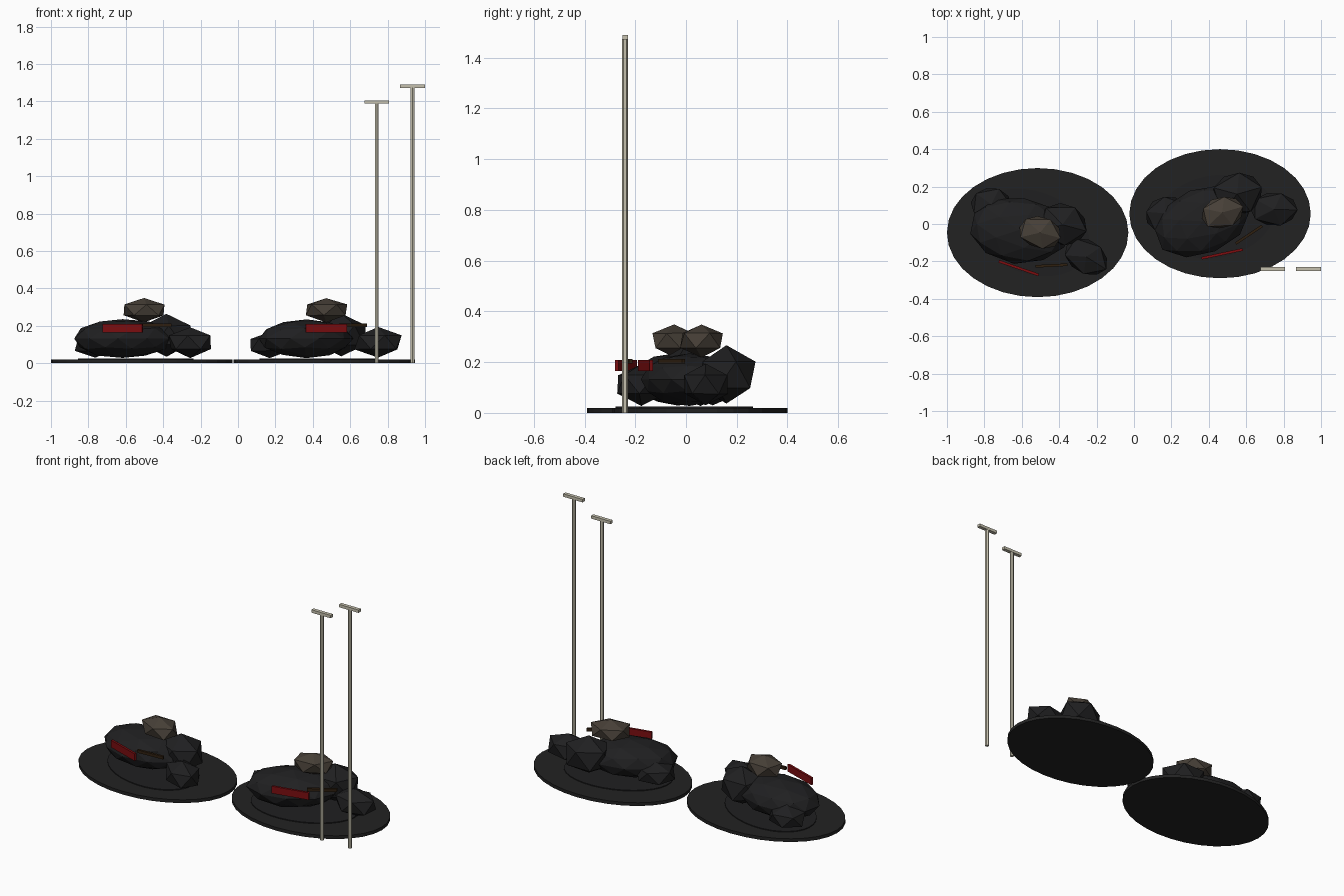
import bpy, math, random
from mathutils import Matrix, Vector

if "Cube" in bpy.data.objects:
    bpy.data.objects.remove(bpy.data.objects["Cube"])

random.seed(4)


def mat(name, rgb):
    m = bpy.data.materials.new(name)
    m.diffuse_color = (*rgb, 1)
    m.use_nodes = True
    m.node_tree.nodes["Principled BSDF"].inputs["Base Color"].default_value = m.diffuse_color
    return m


ASH = mat("ash black", (0.016, 0.016, 0.016))
CHAR = mat("charcoal", (0.014, 0.014, 0.015))
EARTH = mat("grey brown", (0.062, 0.050, 0.038))
RED = mat("dark red", (0.20, 0.004, 0.005))
WOOD = mat("dark brown", (0.028, 0.014, 0.005))
BONE = mat("pale bone", (0.56, 0.53, 0.42))


def finish(name, m, frame, loc, size, angle=0):
    """Bake size, turn and place the new primitive, then colour it."""
    o = bpy.context.object
    o.name = name
    o.data.materials.append(m)
    o.data.transform(frame @ Matrix.Translation(Vector(loc))
                     @ Matrix.Rotation(math.radians(angle), 4, 'Z')
                     @ Matrix.Diagonal((*size, 1)))
    return o


def disc(name, m, frame, loc, size, sides=32):
    bpy.ops.mesh.primitive_cylinder_add(vertices=sides, radius=1, depth=1)
    return finish(name, m, frame, loc, size)


def box(name, m, frame, loc, size, angle=0):
    bpy.ops.mesh.primitive_cube_add(size=1)
    return finish(name, m, frame, loc, size, angle)


def rock(name, m, frame, loc, size, angle=0, detail=1):
    bpy.ops.mesh.primitive_ico_sphere_add(subdivisions=detail, radius=1)
    for v in bpy.context.object.data.vertices:
        v.co *= random.uniform(0.97, 1.03)
    return finish(name, m, frame, loc, size, angle)


# two scorched heaps, the same design turned differently
for side, x, y, turn in (("left", -0.515, -0.046, -20), ("right", 0.46, 0.055, 11)):
    place = Matrix.Translation((x, y, 0))
    f = place @ Matrix.Rotation(math.radians(turn), 4, 'Z')
    disc(side + "_scorched_ground", ASH, place, (0, 0, 0.01), (0.485, 0.345, 0.02))
    disc(side + "_ash_bed", CHAR, f, (-0.03, -0.01, 0.018), (0.32, 0.22, 0.014))
    # heap body and lumps
    rock(side + "_heap_body", CHAR, f, (-0.10, -0.022, 0.132), (0.265, 0.178, 0.105), 12, 3 - 1)
    rock(side + "_shoulder_lump", CHAR, f, (0.11, 0.085, 0.15), (0.15, 0.125, 0.115), 5)
    rock(side + "_end_lump", CHAR, f, (0.288, -0.033, 0.112), (0.138, 0.10, 0.082), -12)
    rock(side + "_back_lump", CHAR, f, (-0.285, 0.057, 0.098), (0.122, 0.10, 0.07), 15)
    rock(side + "_top_stone", EARTH, f, (0.012, 0.004, 0.285), (0.128, 0.094, 0.065), 5)
    # red plate and stick on the front
    box(side + "_red_plate", RED, f, (-0.03, -0.213, 0.187), (0.225, 0.014, 0.044), 1)
    box(side + "_stick", WOOD, f, (0.13, -0.14, 0.204), (0.17, 0.014, 0.018), 23)

# hexagonal poles with crossbars
for i, (x, h) in enumerate(((0.742, 1.39), (0.933, 1.474)), 1):
    f = Matrix.Translation((x, -0.24, 0))
    disc(f"pole_{i}", BONE, f, (0, 0, h / 2), (0.012, 0.012, h), 6)
    box(f"crossbar_{i}", BONE, f, (0, 0, h + 0.007), (0.132, 0.022, 0.018))
